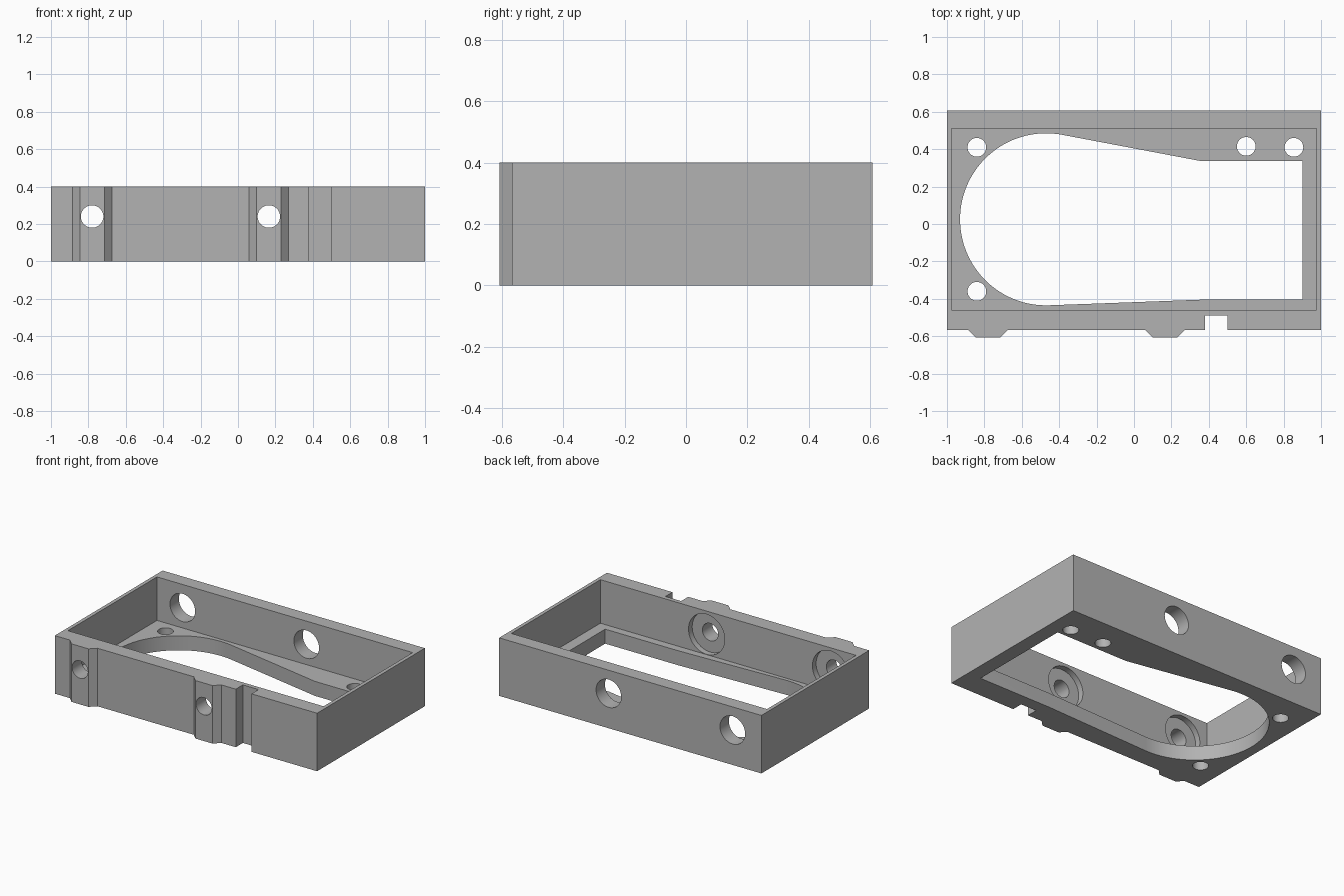
import bpy
import bmesh
from math import sin, cos, radians, pi

cube = bpy.data.objects.get("Cube")
if cube:
    bpy.data.objects.remove(cube, do_unlink=True)

HEIGHT, FLOOR = 0.4, 0.1
FRONT, BACK, RIDGE = -0.567, 0.607, 0.04
INNER_FRONT, INNER_BACK, INNER_X = -0.46, 0.51, 0.975
HOLE_Z = 0.24
BOLT_X = (-0.78, 0.165)

grey = bpy.data.materials.new("plain grey")
grey.use_nodes = True
colour = (0.45, 0.45, 0.45, 1)
grey.diffuse_color = colour
grey.node_tree.nodes["Principled BSDF"].inputs["Base Color"].default_value = colour


def prism(name, outline, z0, z1):
    """Extrude a counter-clockwise outline from z0 up to z1."""
    bm = bmesh.new()
    face = bm.faces.new([bm.verts.new((x, y, z0)) for x, y in outline])
    top = bmesh.ops.extrude_face_region(bm, geom=[face])["geom"]
    for v in top:
        if isinstance(v, bmesh.types.BMVert):
            v.co.z = z1
    bmesh.ops.recalc_face_normals(bm, faces=bm.faces)
    mesh = bpy.data.meshes.new(name)
    bm.to_mesh(mesh)
    bm.free()
    mesh.materials.append(grey)
    obj = bpy.data.objects.new(name, mesh)
    bpy.context.scene.collection.objects.link(obj)
    return obj


def circle(cx, cy, r, n=48):
    return [(cx + r * cos(2 * pi * i / n), cy + r * sin(2 * pi * i / n)) for i in range(n)]


def cross_hole(name, x, y0, y1, r):
    """Round cutter running along y, from y0 to y1."""
    obj = prism(name, circle(0, 0, r), -y1, -y0)
    obj.rotation_euler.x = radians(90)
    obj.location = (x, 0, HOLE_Z)
    return obj


def rectangle(x0, x1, y0, y1):
    return [(x0, y0), (x1, y0), (x1, y1), (x0, y1)]


# Frame outline with two front ridges and a vertical slot
outline = [(-1, FRONT)]
for x in BOLT_X:
    outline += [(x - 0.105, FRONT), (x - 0.065, FRONT - RIDGE),
                (x + 0.065, FRONT - RIDGE), (x + 0.105, FRONT)]
outline += [(0.38, FRONT), (0.38, -0.49), (0.5, -0.49), (0.5, FRONT),
            (1, FRONT), (1, BACK), (-1, BACK)]
frame = prism("tray_frame", outline, 0, HEIGHT)

# Pocket above the floor
cutters = [prism("pocket_cutter", rectangle(-INNER_X, INNER_X, INNER_FRONT, INNER_BACK), FLOOR, 0.6)]

# Floor opening: round end, tapering to a rectangle
opening = [(0.35, -0.405), (0.9, -0.405), (0.9, 0.338), (0.35, 0.338)]
start, end, steps = radians(79.4), radians(272), 64
for i in range(steps + 1):
    a = start + (end - start) * i / steps
    opening.append((-0.47 + 0.46 * cos(a), 0.025 + 0.46 * sin(a)))
cutters.append(prism("opening_cutter", opening, -0.1, 0.2))

# Small floor holes
for x, y in [(-0.84, 0.41), (-0.84, -0.36), (0.6, 0.415), (0.855, 0.41)]:
    cutters.append(prism("floor_hole_cutter", circle(x, y, 0.05), -0.1, 0.2))

# Front bolt holes, their inside recesses, and wider access holes at the back
for x in BOLT_X:
    cutters.append(cross_hole("bolt_hole_cutter", x, -0.8, -0.4, 0.06))
    cutters.append(cross_hole("recess_cutter", x, INNER_FRONT - 0.04, -0.4, 0.138))
    cutters.append(cross_hole("access_hole_cutter", x, 0.4, 0.8, 0.096))

# Cut the frame and discard the cutters
bpy.context.view_layer.objects.active = frame
frame.select_set(True)
for cutter in cutters:
    cutter.hide_render = True
    mod = frame.modifiers.new("cut", "BOOLEAN")
    mod.operation = "DIFFERENCE"
    mod.solver = "EXACT"
    mod.object = cutter
    bpy.ops.object.modifier_apply(modifier=mod.name)
    bpy.data.objects.remove(cutter, do_unlink=True)

bpy.ops.object.shade_smooth_by_angle(angle=radians(30))
